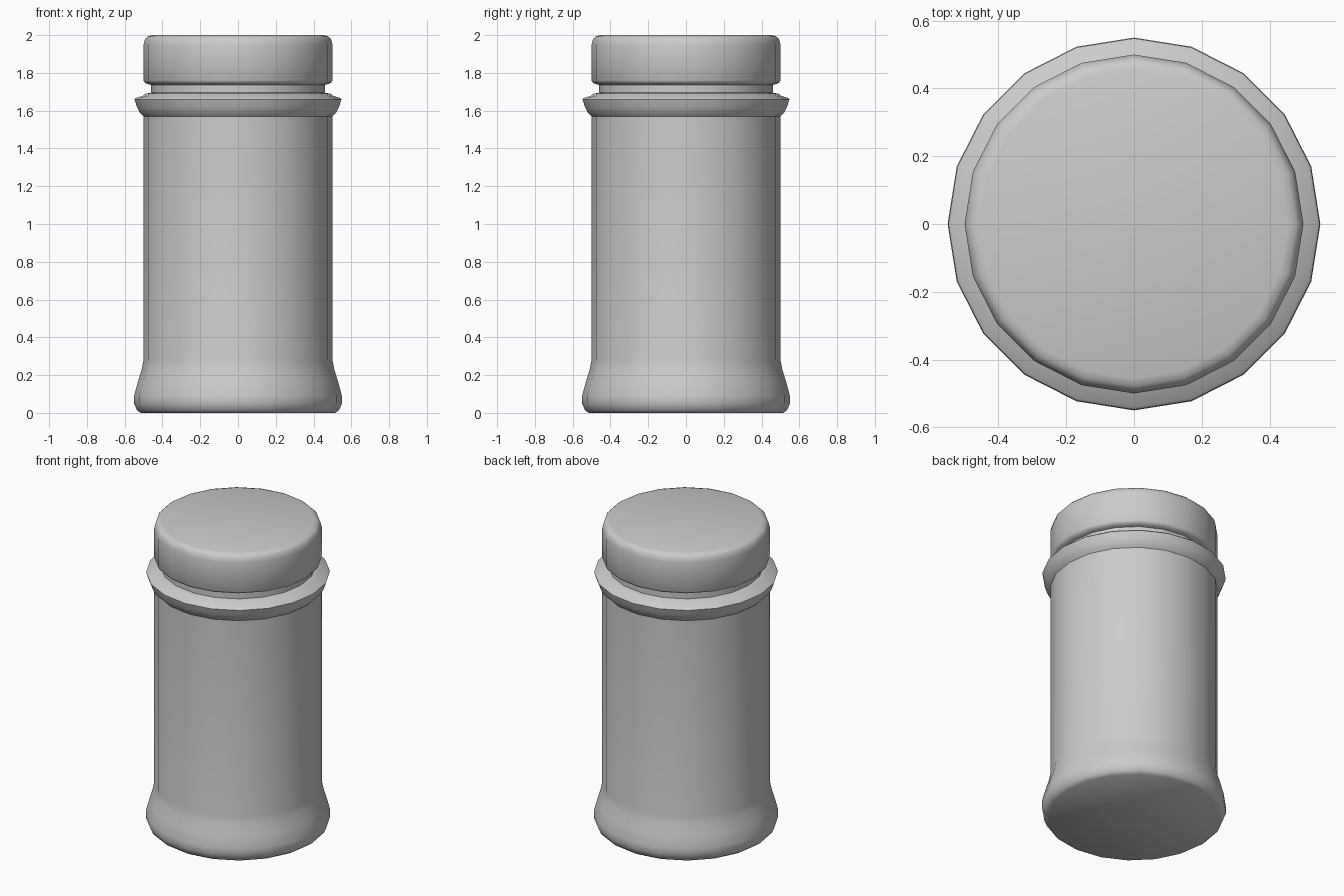
import bpy, bmesh, math

if "Cube" in bpy.data.objects:
    bpy.data.objects.remove(bpy.data.objects["Cube"])

SIDES = 20

def lathe(name, profile):
    """Revolve (radius, height) points about z, with flat caps on both ends."""
    bm = bmesh.new()
    rings = []
    for r, z in profile:
        rings.append([bm.verts.new((r * math.cos(2 * math.pi * i / SIDES),
                                    r * math.sin(2 * math.pi * i / SIDES), z))
                      for i in range(SIDES)])
    for a, b in zip(rings, rings[1:]):
        for i in range(SIDES):
            j = (i + 1) % SIDES
            bm.faces.new((a[i], a[j], b[j], b[i]))
    bm.faces.new(rings[0][::-1])
    bm.faces.new(rings[-1])
    mesh = bpy.data.meshes.new(name)
    bm.to_mesh(mesh)
    bm.free()
    ob = bpy.data.objects.new(name, mesh)
    bpy.context.collection.objects.link(ob)
    bpy.ops.object.select_all(action='DESELECT')
    ob.select_set(True)
    bpy.context.view_layer.objects.active = ob
    bpy.ops.object.shade_smooth_by_angle(angle=math.radians(40))
    return ob

# Jar body: flared foot, straight wall, shoulder ring and neck
lathe("jar_body", [
    (0.515, 0), (0.535, 0.015), (0.55, 0.05), (0.55, 0.09), (0.53, 0.165),
    (0.51, 0.23), (0.50, 0.28), (0.50, 1.57), (0.52, 1.59), (0.535, 1.62),
    (0.548, 1.66), (0.54, 1.668), (0.505, 1.678), (0.49, 1.69),
    (0.46, 1.695), (0.46, 1.76)])

# Lid: small rounded lower lip and bevelled top edge
lathe("lid", [
    (0.455, 1.735), (0.475, 1.74), (0.492, 1.747), (0.50, 1.76),
    (0.50, 1.95), (0.492, 1.98), (0.478, 1.993), (0.455, 2.0)])
